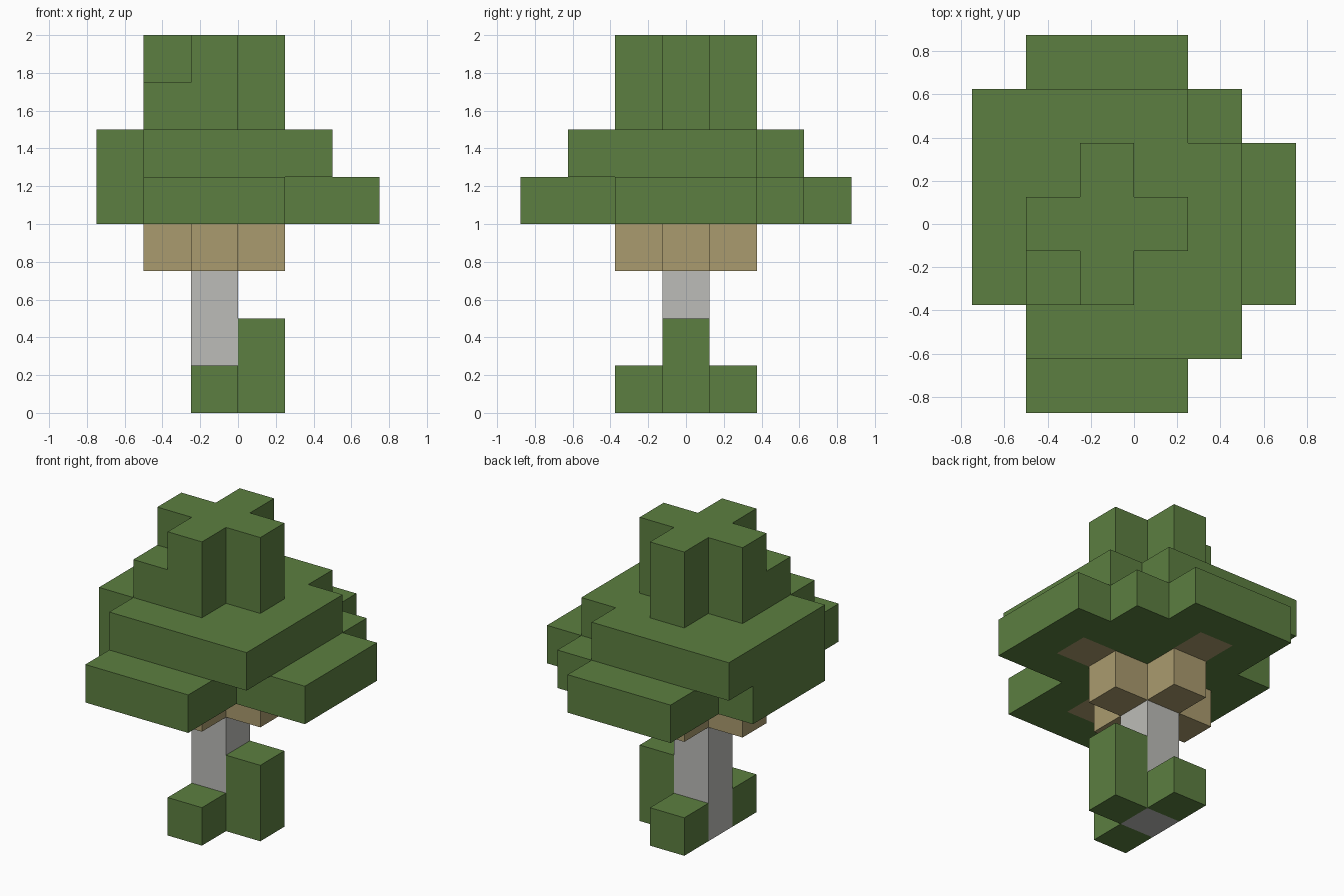
import bpy
import bmesh
from mathutils import Vector

CELL = 0.25
ORIGIN = Vector((-0.75, -0.875, 0))

if "Cube" in bpy.data.objects:
    bpy.data.objects.remove(bpy.data.objects["Cube"])


def material(name, colour):
    mat = bpy.data.materials.new(name)
    mat.use_nodes = True
    rgba = (*colour, 1)
    mat.diffuse_color = rgba
    bsdf = next(n for n in mat.node_tree.nodes if n.type == "BSDF_PRINCIPLED")
    bsdf.inputs["Base Color"].default_value = rgba
    return mat


def block(x, y, z):
    """Set of cells in a box, each axis given as (first, last)."""
    return {(i, j, k)
            for i in range(x[0], x[1] + 1)
            for j in range(y[0], y[1] + 1)
            for k in range(z[0], z[1] + 1)}


def plus(z):
    """Cross of five cells per layer, centred on the trunk."""
    return block((1, 3), (3, 3), z) | block((2, 2), (2, 4), z)


def build(name, cells, solid, mat):
    """Mesh of the cell faces that touch no other solid cell."""
    bm = bmesh.new()
    for cell in cells:
        for axis in range(3):
            for side in (-1, 1):
                step = Vector((0, 0, 0))
                step[axis] = side
                if tuple(int(c + s) for c, s in zip(cell, step)) in solid:
                    continue
                u = Vector((0, 0, 0))
                u[(axis + 1) % 3] = 0.5
                v = step.cross(u)
                mid = Vector(cell) + Vector((0.5, 0.5, 0.5)) + step / 2
                corners = (mid - u - v, mid + u - v, mid + u + v, mid - u + v)
                bm.faces.new([bm.verts.new(ORIGIN + c * CELL) for c in corners])
    bmesh.ops.remove_doubles(bm, verts=bm.verts, dist=0.001)
    mesh = bpy.data.meshes.new(name)
    bm.to_mesh(mesh)
    bm.free()
    mesh.materials.append(mat)
    obj = bpy.data.objects.new(name, mesh)
    bpy.context.collection.objects.link(obj)


leaf = material("leaf green", (0.107, 0.212, 0.052))
bark = material("pale grey bark", (0.503, 0.503, 0.479))
wood = material("tan wood", (0.402, 0.328, 0.156))

# Trunk and the branches that spread under and into the crown
trunk = block((2, 2), (3, 3), (0, 2))
branches = plus((3, 3)) | block((2, 4), (3, 3), (4, 4)) | block((2, 2), (1, 5), (4, 4))

# Bushes round the foot of the trunk
bushes = block((2, 2), (2, 2), (0, 0)) | block((2, 2), (4, 4), (0, 0))
bushes |= block((3, 3), (3, 3), (0, 1))

# Crown: wide skirt with open corners, middle tier, cross-shaped top
skirt = block((0, 4), (1, 5), (4, 4)) - {(0, 1, 4), (4, 1, 4), (0, 5, 4)}
skirt |= block((5, 5), (2, 4), (4, 4)) | block((1, 3), (0, 6), (4, 4))
skirt -= branches
tier = block((0, 4), (1, 5), (5, 5)) - {(0, 1, 5), (4, 5, 5)}
top = plus((6, 7)) | {(1, 2, 6)}
crown = skirt | tier | top

solid = trunk | branches | bushes | crown
build("trunk", trunk, solid, bark)
build("branches", branches, solid, wood)
build("foot_bushes", bushes, solid, leaf)
build("crown", crown, solid, leaf)
